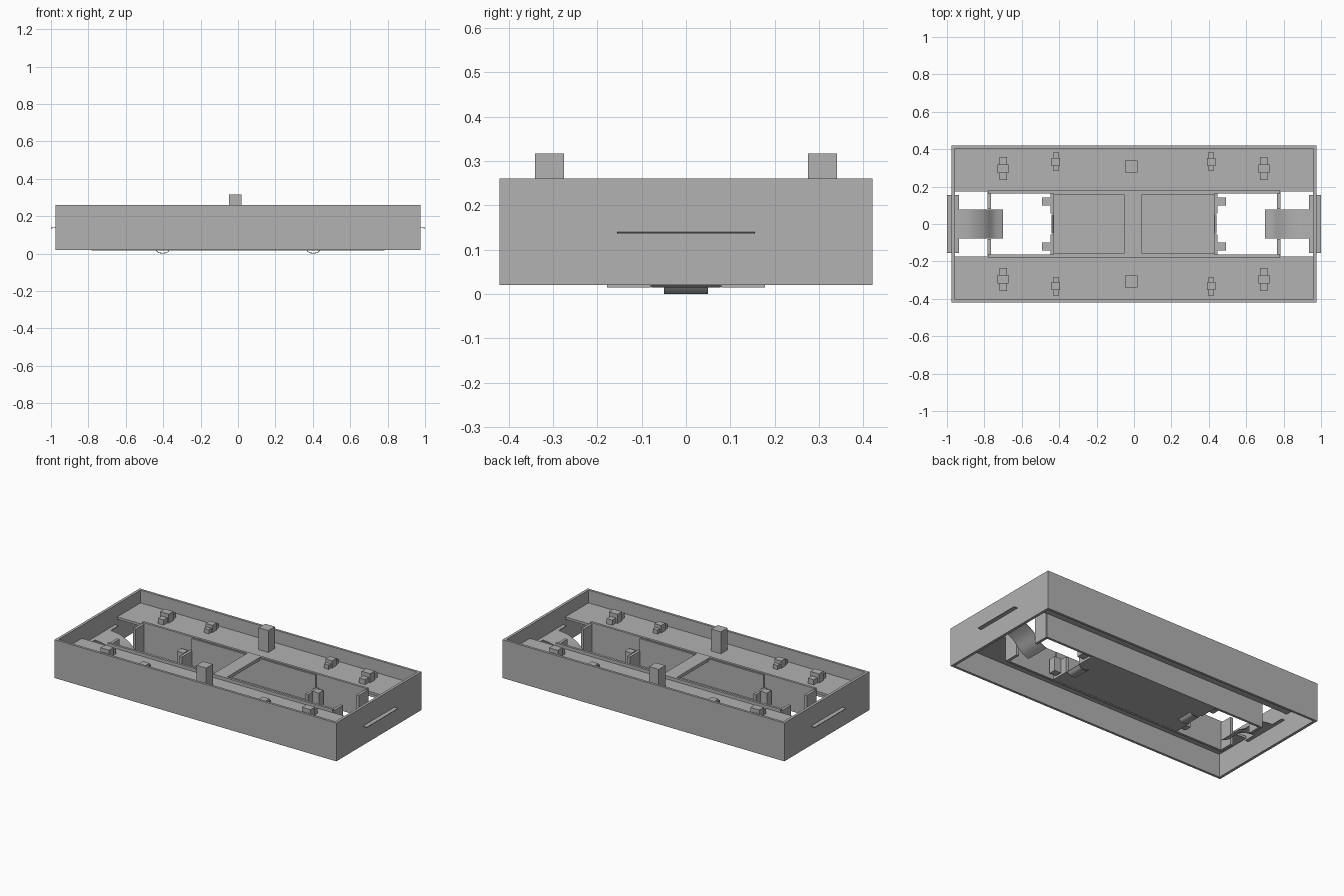
import bpy
import bmesh
from mathutils import Vector

cube = bpy.data.objects.get("Cube")
if cube:
    bpy.data.objects.remove(cube, do_unlink=True)

# single plain material
grey = bpy.data.materials.new("plain_grey")
grey.use_nodes = True
colour = (0.445, 0.445, 0.445, 1)
grey.diffuse_color = colour
grey.node_tree.nodes["Principled BSDF"].inputs["Base Color"].default_value = colour


def finish(name, bm):
    bmesh.ops.recalc_face_normals(bm, faces=bm.faces)
    mesh = bpy.data.meshes.new(name)
    bm.to_mesh(mesh)
    bm.free()
    mesh.materials.append(grey)
    obj = bpy.data.objects.new(name, mesh)
    bpy.context.collection.objects.link(obj)
    return obj


def add_box(bm, x, y, z):
    """Add a box given its (low, high) range on each axis."""
    verts = bmesh.ops.create_cube(bm, size=1)["verts"]
    lo, hi = Vector((x[0], y[0], z[0])), Vector((x[1], y[1], z[1]))
    for v in verts:
        v.co = (lo + hi) / 2 + Vector(a * b for a, b in zip(v.co, hi - lo))


def box(name, x, y, z):
    bm = bmesh.new()
    add_box(bm, x, y, z)
    return finish(name, bm)


def span(sign, a, b):
    return tuple(sorted((sign * a, sign * b)))


def smooth_curve(points, steps=5):
    """Catmull-Rom subdivision of a short profile."""
    pts = [Vector(p) for p in points]
    pts = [pts[0]] + pts + [pts[-1]]
    out = []
    for a, b, c, d in zip(pts, pts[1:], pts[2:], pts[3:]):
        for i in range(steps):
            t = i / steps
            out.append(b + (c - a) * t / 2 + (2 * a - 5 * b + 4 * c - d) * t * t / 2
                       + (3 * b - a - 3 * c + d) * t ** 3 / 2)
    return out + [pts[-1]]


def strap(name, profile, half_width, sign, thick=0.004):
    """Curved strip swept across y from an (x, z) profile."""
    bm = bmesh.new()
    rows = []
    for p in profile:
        rows.append([bm.verts.new((sign * p.x, y, p.y + dz))
                     for y, dz in ((-half_width, 0), (half_width, 0),
                                   (half_width, thick), (-half_width, thick))])
    for a, b in zip(rows, rows[1:]):
        for i in range(4):
            bm.faces.new((a[i], a[(i + 1) % 4], b[(i + 1) % 4], b[i]))
    bm.faces.new(rows[0])
    bm.faces.new(rows[-1])
    obj = finish(name, bm)
    bpy.ops.object.select_all(action="DESELECT")
    obj.select_set(True)
    bpy.context.view_layer.objects.active = obj
    bpy.ops.object.shade_smooth_by_angle()
    return obj


# outer walls, open above and below
bm = bmesh.new()
for s in (-1, 1):
    add_box(bm, (-0.975, 0.975), span(s, 0.405, 0.42), (0.02, 0.26))
    add_box(bm, span(s, 0.958, 0.975), (-0.405, 0.405), (0.02, 0.26))
finish("outer_walls", bm)

# side decks, rails and everything standing on the decks
for s, side in ((1, "back"), (-1, "front")):
    box(side + "_deck", (-0.96, 0.96), span(s, 0.175, 0.41), (0.165, 0.18))
    box(side + "_rail", (-0.78, 0.78), span(s, 0.163, 0.178), (0.015, 0.2))
    box(side + "_post", (-0.049, 0.018), span(s, 0.275, 0.34), (0.17, 0.317))
    for x in (-0.7, 0.695):
        bm = bmesh.new()
        add_box(bm, (x - 0.03, x + 0.03), span(s, 0.272, 0.318), (0.17, 0.237))
        add_box(bm, (x - 0.02, x + 0.02), span(s, 0.235, 0.358), (0.17, 0.212))
        finish(side + "_large_clip", bm)
    for x in (-0.418, 0.412):
        bm = bmesh.new()
        add_box(bm, (x - 0.023, x + 0.023), span(s, 0.31, 0.352), (0.17, 0.226))
        add_box(bm, (x - 0.016, x + 0.016), span(s, 0.285, 0.383), (0.17, 0.206))
        finish(side + "_small_clip", bm)

# centre well: floor, thin frame and cross bar
box("well_floor", (-0.43, 0.43), (-0.165, 0.165), (0.016, 0.024))
box("cross_bar", (-0.05, 0.04), (-0.165, 0.165), (0.18, 0.2))
for s in (-1, 1):
    box("well_ledge", (-0.43, 0.43), span(s, 0.154, 0.165), (0.02, 0.194))

# well end plates, pegs and rail end plates, in all four corners
for sx in (-1, 1):
    for sy in (-1, 1):
        box("well_end_plate", span(sx, 0.428, 0.446), span(sy, 0.055, 0.163), (0.016, 0.115))
        box("peg", span(sx, 0.445, 0.492), span(sy, 0.098, 0.142), (0.03, 0.12))
        box("rail_end_plate", span(sx, 0.765, 0.782), span(sy, 0.08, 0.175), (0.015, 0.19))

# curved guides running in from the end slots, and rounded feet
guide = smooth_curve([(1, 0.135), (0.95, 0.135), (0.87, 0.125), (0.8, 0.09),
                      (0.75, 0.04), (0.7, 0.015)])
foot = smooth_curve([(0.44, 0.018), (0.425, 0.004), (0.403, 0), (0.38, 0.004), (0.365, 0.018)])
for s in (-1, 1):
    strap("end_lip", [p for p in guide if p.x > 0.93], 0.155, s)
    strap("curved_guide", [p for p in guide if p.x < 0.96], 0.078, s)
    strap("rounded_foot", foot, 0.05, s)
